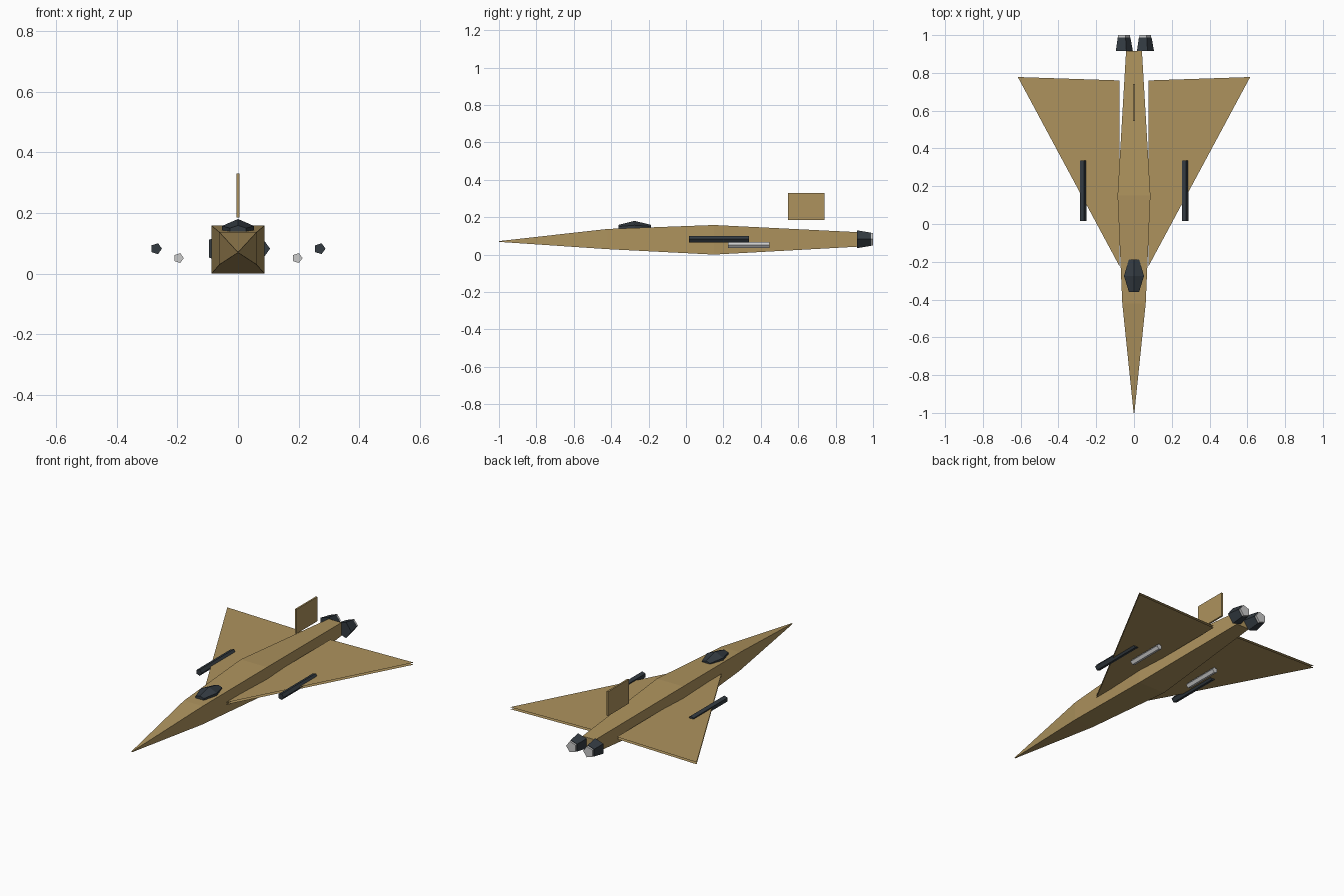
import bpy, bmesh, math

cube = bpy.data.objects.get("Cube")
if cube:
    bpy.data.objects.remove(cube, do_unlink=True)


def material(name, rgb):
    mat = bpy.data.materials.new(name)
    mat.use_nodes = True
    mat.diffuse_color = (*rgb, 1)
    mat.node_tree.nodes["Principled BSDF"].inputs["Base Color"].default_value = (*rgb, 1)
    return mat


TAN = material("desert_tan", (0.42, 0.29, 0.11))
DARK = material("dark_slate", (0.033, 0.043, 0.053))
SILVER = material("light_grey", (0.6, 0.6, 0.6))


def finish(bm, name, mat, recalc=True):
    if recalc:
        bmesh.ops.recalc_face_normals(bm, faces=bm.faces)
    mesh = bpy.data.meshes.new(name)
    bm.to_mesh(mesh)
    bm.free()
    mesh.materials.append(mat)
    obj = bpy.data.objects.new(name, mesh)
    bpy.context.scene.collection.objects.link(obj)
    return obj


def loft(name, sections, mat):
    """Skin matching rings of points and cap both ends."""
    bm = bmesh.new()
    rings = [[bm.verts.new(p) for p in ring] for ring in sections]
    n = len(rings[0])
    for a, b in zip(rings, rings[1:]):
        for i in range(n):
            j = (i + 1) % n
            bm.faces.new((a[i], a[j], b[j], b[i]))
    bm.faces.new(rings[0])
    bm.faces.new(rings[-1])
    return finish(bm, name, mat)


def tube(name, x, z, ends, mat):
    """Five-sided tube along y; ends are (y, radius) pairs."""
    def ring(y, r):
        angles = [math.tau * i / 5 for i in range(5)]
        return [(x + r * math.cos(a), y, z + r * math.sin(a)) for a in angles]
    return loft(name, [ring(y, r) for y, r in ends], mat)


def box_ring(y, w, low, high):
    return [(-w, y, low), (w, y, low), (w, y, high), (-w, y, high)]


# Fuselage: square section swelling from a pointed nose
loft("fuselage", [
    box_ring(-1, 0.002, 0.068, 0.072),
    box_ring(-0.42, 0.062, 0.029, 0.137),
    box_ring(0.15, 0.087, 0, 0.158),
    box_ring(0.915, 0.042, 0.042, 0.12),
], TAN)


# Canopy: faceted, peaked in the middle
def canopy_ring(y, w, shoulder, ridge):
    return [(-w, y, 0.135), (w, y, 0.135), (w, y, shoulder),
            (0, y, ridge), (-w, y, shoulder)]


loft("canopy", [
    canopy_ring(-0.36, 0.027, 0.15, 0.159),
    canopy_ring(-0.275, 0.053, 0.157, 0.18),
    canopy_ring(-0.187, 0.027, 0.15, 0.159),
], DARK)

# Tail fin: thin upright plate
loft("tail_fin", [box_ring(y, 0.005, 0.185, 0.33) for y in (0.545, 0.74)], TAN)

for side, s in (("left", 1), ("right", -1)):
    # Wing: upper and lower skins with an open rim
    bm = bmesh.new()
    for z, up in ((0.087, 1), (0.075, -1)):
        outline = [(0.076, -0.225), (0.615, 0.778), (0.076, 0.76)]
        face = bm.faces.new([bm.verts.new((s * x, y, z)) for x, y in outline])
        face.normal_update()
        if face.normal.z * up < 0:
            face.normal_flip()
    finish(bm, side + "_wing", TAN, recalc=False)

    # Wing pods and the stores below the wing
    tube(side + "_wing_pod", s * 0.27, 0.082, [(0.017, 0.019), (0.337, 0.019)], DARK)
    tube(side + "_underwing_store", s * 0.196, 0.051, [(0.225, 0.017), (0.447, 0.017)], SILVER)

    # Engine nozzle and its exhaust disc
    tube(side + "_nozzle", s * 0.056, 0.082, [(0.915, 0.05), (0.988, 0.037)], DARK)
    tube(side + "_exhaust", s * 0.056, 0.082, [(0.98, 0.034), (1, 0.034)], SILVER)
